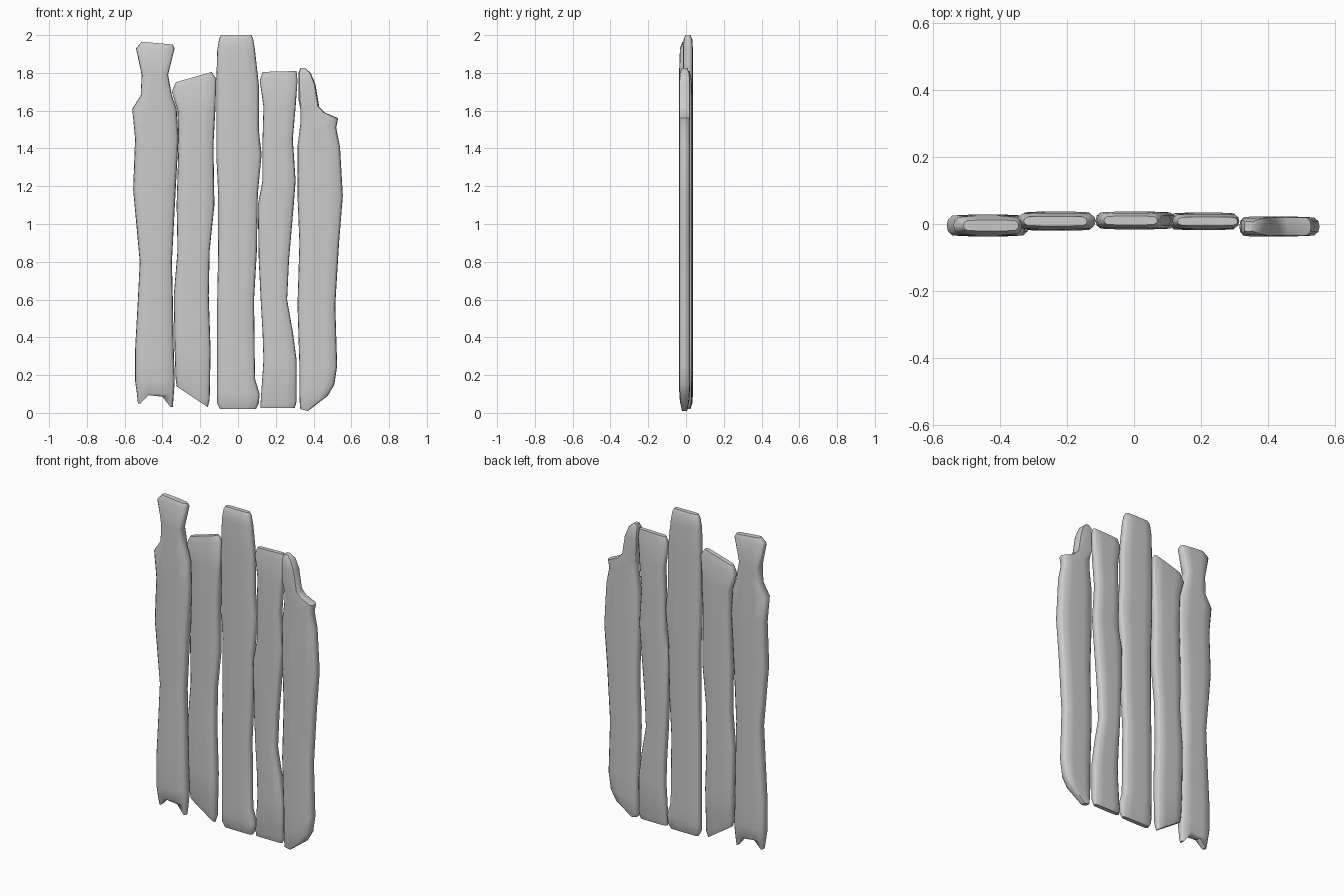
import bpy
import bmesh
import math

default_cube = bpy.data.objects.get("Cube")
if default_cube:
    bpy.data.objects.remove(default_cube, do_unlink=True)

# One plain grey for every board
grey = bpy.data.materials.new("weathered grey")
grey.use_nodes = True
shade = (0.6, 0.6, 0.6, 1)
grey.diffuse_color = shade
grey.node_tree.nodes["Principled BSDF"].inputs["Base Color"].default_value = shade

# Rounded board cross-section: (across, depth), each from -1 to 1
front_half = [(-1, 0), (-.97, -.55), (-.86, -.92), (-.4, -1),
              (.4, -1), (.86, -.92), (.97, -.55)]
section = front_half + [(-across, -depth) for across, depth in front_half]


def board(name, rows, front, back, notch=0):
    """Loft the section through rows of (height, left x, right x[, right height])."""
    bm = bmesh.new()
    rings = []
    middle, half = (front + back) / 2, (back - front) / 2
    last = len(rows) - 1
    for i, row in enumerate(rows):
        low_x, high_x = row[1], row[2]
        low_z, high_z = row[0], row[-1] if len(row) == 4 else row[0]
        # Thin the ends so that they look worn
        from_end = min(i, last - i)
        thickness = half * (.5 if from_end == 0 else .85 if from_end == 1 else 1)
        ring = []
        for across, depth in section:
            t = (across + 1) / 2
            x = low_x + (high_x - low_x) * t
            z = low_z + (high_z - low_z) * t
            if i == 0 and abs(across) < .5:
                z += notch
            ring.append(bm.verts.new((x, middle + depth * thickness, z)))
        rings.append(ring)
    count = len(section)
    for lower, upper in zip(rings, rings[1:]):
        for j in range(count):
            k = (j + 1) % count
            bm.faces.new((lower[j], lower[k], upper[k], upper[j]))

    # Close each end with a strip of quads across the board
    for ring in (rings[0], rings[-1]):
        bm.faces.new((ring[0], ring[1], ring[-1]))
        for j in range(1, count // 2 - 1):
            bm.faces.new((ring[j], ring[j + 1], ring[-j - 1], ring[-j]))
        mid = count // 2
        bm.faces.new((ring[mid - 1], ring[mid], ring[mid + 1]))
    bmesh.ops.recalc_face_normals(bm, faces=bm.faces)

    mesh = bpy.data.meshes.new(name)
    bm.to_mesh(mesh)
    bm.free()
    mesh.materials.append(grey)
    obj = bpy.data.objects.new(name, mesh)
    bpy.context.collection.objects.link(obj)
    bpy.ops.object.select_all(action="DESELECT")
    obj.select_set(True)
    bpy.context.view_layer.objects.active = obj
    bpy.ops.object.shade_smooth_by_angle(angle=math.radians(50))
    return obj


# Outer right board with a necked top and a notched foot
board("outer_right_board", [
    (.05, -.53, -.345, .03), (.1, -.535, -.34), (.17, -.545, -.335),
    (.33, -.545, -.34), (.6, -.53, -.345), (.8, -.52, -.35),
    (1.18, -.555, -.33), (1.45, -.545, -.315), (1.61, -.56, -.325),
    (1.68, -.515, -.35), (1.79, -.51, -.37), (1.93, -.54, -.335),
    (1.965, -.51, -.345, 1.95)], -.037, .028, .05)

# Inner right board with a slanted foot
board("inner_right_board", [
    (.14, -.325, -.16, .03), (.18, -.33, -.15, .07), (.33, -.335, -.145),
    (.62, -.34, -.155), (.86, -.32, -.15), (1.1, -.325, -.125),
    (1.42, -.315, -.13), (1.6, -.32, -.12), (1.7, -.35, -.115, 1.77),
    (1.75, -.33, -.14, 1.805)], -.02, .037)

# Tall middle board
board("middle_board", [
    (.02, -.095, .095), (.05, -.11, .11), (.1, -.11, .115),
    (.18, -.11, .09), (.6, -.11, .085), (.86, -.105, .1),
    (1.16, -.105, .105), (1.37, -.115, .125), (1.5, -.115, .11),
    (1.74, -.115, .11), (1.92, -.11, .09), (1.98, -.1, .08),
    (2, -.09, .07)], -.016, .037)

# Inner left board, waisted halfway up
board("inner_left_board", [
    (.025, .12, .3), (.06, .12, .31), (.28, .135, .31), (.43, .13, .29),
    (.6, .12, .26), (.81, .11, .27), (1.1, .105, .295), (1.23, .13, .305),
    (1.45, .13, .29), (1.62, .135, .305), (1.76, .115, .315),
    (1.805, .13, .31, 1.81)], -.018, .034)

# Outer left board with a broken shoulder and a rounded foot
board("outer_left_board", [
    (.02, .33, .37, .01), (.05, .327, .475, .09), (.12, .325, .51, .15),
    (.25, .325, .525), (.57, .315, .515), (.9, .325, .535),
    (1.15, .315, .555), (1.41, .315, .54), (1.53, .33, .52, 1.51),
    (1.58, .33, .53, 1.56), (1.61, .33, .46, 1.59), (1.66, .32, .43, 1.62),
    (1.74, .32, .41), (1.8, .32, .385), (1.825, .33, .355)], -.037, .022)
